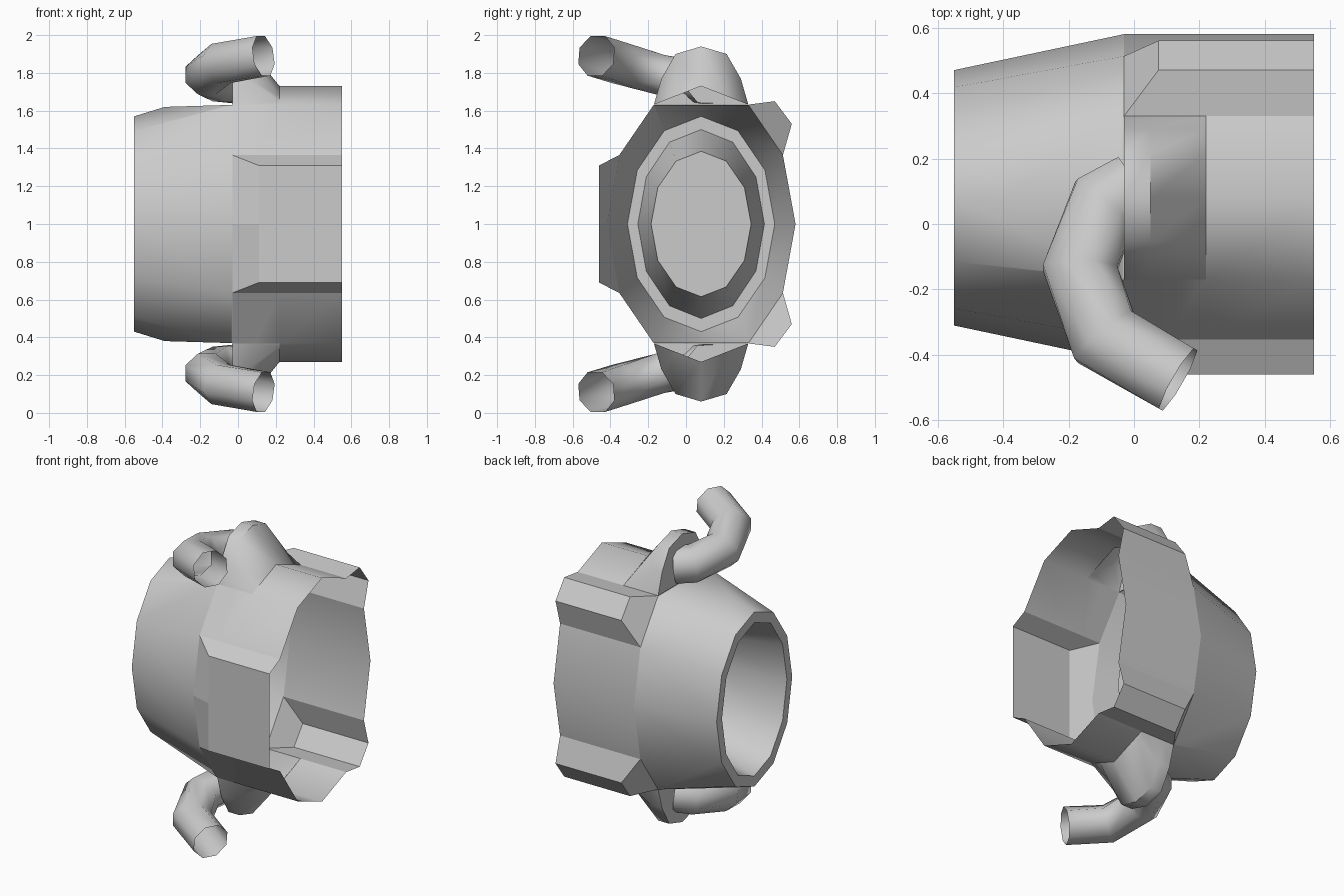
import bpy, bmesh, math
from mathutils import Vector

cube = bpy.data.objects.get("Cube")
if cube:
    bpy.data.objects.remove(cube)

CY, CZ = 0.08, 1.0          # axis of the oval hull
X0, X1 = -0.03, 0.55        # ends of the sleeve

grey = bpy.data.materials.new("plain grey")
grey.use_nodes = True
colour = (0.6, 0.6, 0.6, 1)
grey.diffuse_color = colour
grey.node_tree.nodes["Principled BSDF"].inputs["Base Color"].default_value = colour


def finish(bm, name, angle=45):
    bmesh.ops.remove_doubles(bm, verts=bm.verts, dist=0.0005)
    bmesh.ops.recalc_face_normals(bm, faces=bm.faces)
    mesh = bpy.data.meshes.new(name)
    bm.to_mesh(mesh)
    bm.free()
    mesh.materials.append(grey)
    ob = bpy.data.objects.new(name, mesh)
    bpy.context.collection.objects.link(ob)
    bpy.ops.object.select_all(action="DESELECT")
    ob.select_set(True)
    bpy.context.view_layer.objects.active = ob
    bpy.ops.object.shade_smooth_by_angle(angle=math.radians(angle))
    return ob


def loft(bm, rings, closed=True):
    """Join rings of points with quads and return the vertex rings."""
    rows = [[bm.verts.new(p) for p in ring] for ring in rings]
    n = len(rows[0])
    for a, b in zip(rows, rows[1:]):
        for i in range(n if closed else n - 1):
            j = (i + 1) % n
            bm.faces.new((a[i], a[j], b[j], b[i]))
    return rows


def oval(x, ry, rz):
    return [Vector((x, CY + ry * math.sin(k * math.pi / 6),
                    CZ + rz * math.cos(k * math.pi / 6))) for k in range(12)]


# Sleeve: oval tube with two rear ribs and a front panel rising from it
def section(x, raised, rib_x, panel_x):
    o = oval(x, 0.5, 0.73)

    def pick(px, y, z, base):
        return Vector((px, y, z)) if raised else base
    ribs = [pick(rib_x, 0.47, 1.65, o[1]), pick(rib_x, 0.56, 1.53, o[2]),
            pick(rib_x, 0.56, 0.47, o[4]), pick(rib_x, 0.47, 0.35, o[5])]
    panel = [pick(panel_x, -0.46, 0.69, o[8]), pick(panel_x, -0.46, 1.0, o[9]),
             pick(panel_x, -0.46, 1.31, o[10])]
    return o[:2] + ribs[:2] + o[2:5] + ribs[2:] + o[5:9] + panel + o[10:]


bm = bmesh.new()
loft(bm, [section(X0, False, X0, X0), section(0.09, True, 0.075, 0.11),
          section(0.22, True, 0.22, 0.22), section(X1, True, X1, X1)])
# openings under the collars
hidden = [f for f in bm.faces
          if abs(f.calc_center_median().z - CZ) > 0.6
          and abs(f.calc_center_median().y - CY) < 0.2
          and f.calc_center_median().x < 0.2]
bmesh.ops.delete(bm, geom=hidden, context="FACES")
sleeve = finish(bm, "sleeve")
for p in sleeve.data.polygons:      # ribs and panel stay flat
    if ((p.center.y - CY) / 0.5) ** 2 + ((p.center.z - CZ) / 0.73) ** 2 > 1.01:
        p.use_smooth = False

# Tapered nose, flattened above and below where the pipes pass
bm = bmesh.new()
loft(bm, [oval(X0, 0.5, 0.73), oval(-0.55, 0.39, 0.57)])
for s in (1, -1):
    cut = bmesh.ops.bisect_plane(
        bm, geom=bm.verts[:] + bm.edges[:] + bm.faces[:], dist=0.0005,
        plane_co=(-0.385, CY, CZ + s * 0.62), plane_no=(-0.03, 0, s), clear_outer=True)
    rim = [v for v in cut["geom_cut"] if isinstance(v, bmesh.types.BMVert)]
    rim.sort(key=lambda v: math.atan2(v.co.y - CY, v.co.x + 0.2))
    bm.faces.new(rim)
finish(bm, "tapered_nose")

# Rim and deep cup inside the nose
bm = bmesh.new()
rows = loft(bm, [oval(-0.55, 0.39, 0.57), oval(-0.55, 0.335, 0.5),
                 oval(X0, 0.265, 0.385)])
bm.faces.new(rows[-1])
finish(bm, "rim_and_cup")

ARCH = [(-0.25, 0.632), (-0.21, 0.77), (-0.135, 0.90), (0, 0.94),
        (0.135, 0.90), (0.21, 0.77), (0.25, 0.632)]
PATH = [(0.0, 0.11, 0.745), (-0.09, 0.06, 0.755), (-0.165, -0.135, 0.79),
        (-0.09, -0.345, 0.85), (0.135, -0.475, 0.89)]


def collar(name, s):
    """Domed hood that slopes down to the sleeve."""
    bm = bmesh.new()
    back = [(X0, CY + y, CZ + s * z) for y, z in ARCH]
    crest = [(0.05, CY + y, CZ + s * z) for y, z in ARCH]
    foot = [(0.22, CY + y, CZ + s * (0.73 - 0.392 * abs(y))) for y, z in ARCH]
    rows = loft(bm, [back, crest, foot], closed=False)
    bm.faces.new(rows[0])
    finish(bm, name)


def pipe(name, s, radius=0.115, sides=8):
    """Open bent pipe with mitred corners."""
    pts = [Vector((x, y, CZ + s * z)) for x, y, z in PATH]
    rings = []
    for i, p in enumerate(pts):
        before = (p - pts[i - 1]).normalized() if i else None
        after = (pts[i + 1] - p).normalized() if i + 1 < len(pts) else None
        before, after = before or after, after or before
        t = (before + after).normalized()
        u = t.cross(Vector((0, 0, 1))).normalized()
        v = u.cross(t)
        miter = 1 / t.dot(before)
        ring = []
        for k in range(sides):
            a = (k + 0.5) * math.tau / sides
            ring.append(p + radius * (u * miter * math.cos(a) + v * math.sin(a)))
        rings.append(ring)
    bm = bmesh.new()
    loft(bm, rings)
    finish(bm, name, 60)


for side, s in (("upper", 1), ("lower", -1)):
    collar(side + "_collar", s)
    pipe(side + "_pipe", s)
